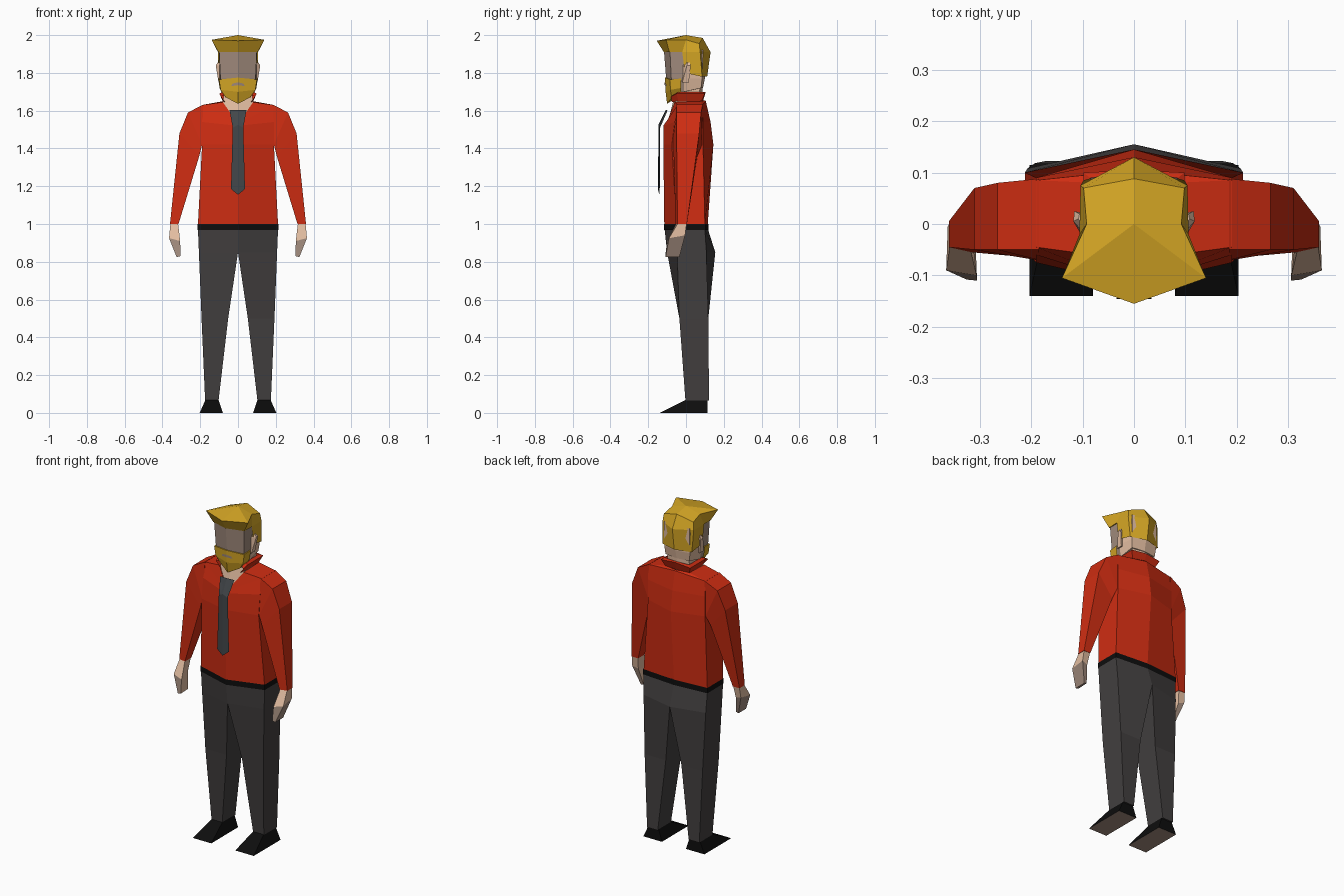
import bpy, bmesh


def material(name, colour):
    m = bpy.data.materials.new(name)
    m.diffuse_color = (*colour, 1)
    return m


RED = material("red_cloth", (0.62, 0.026, 0.006))
SKIN = material("light_skin", (0.75, 0.50, 0.35))
TAUPE = material("taupe", (0.36, 0.26, 0.205))
GOLD = material("gold_hair", (0.66, 0.38, 0.018))
GREY = material("charcoal_trousers", (0.055, 0.050, 0.050))
TIE = material("slate_tie", (0.055, 0.062, 0.068))
BLACK = material("black_leather", (0.004, 0.004, 0.004))


def build(name, verts, faces, mats, rule=None, recalc=False, mirror=True):
    """Flat-shaded mesh; the right half is mirrored to the left."""
    me = bpy.data.meshes.new(name)
    me.from_pydata(verts, [], faces)
    for m in mats:
        me.materials.append(m)
    if recalc:
        bm = bmesh.new()
        bm.from_mesh(me)
        bmesh.ops.recalc_face_normals(bm, faces=bm.faces)
        bm.to_mesh(me)
        bm.free()
    if rule:
        for p in me.polygons:
            p.material_index = rule(p)
    ob = bpy.data.objects.new(name, me)
    bpy.context.collection.objects.link(ob)
    if mirror:
        mod = ob.modifiers.new("mirror", 'MIRROR')
        mod.use_mirror_merge = False
    return ob


def loft(name, rings, mats, closed=False, rule=None):
    """Skin between rings; closed rings are capped at both ends."""
    n = len(rings[0])
    verts = [p for r in rings for p in r]
    faces = []
    for i in range(len(rings) - 1):
        for j in range(n if closed else n - 1):
            k = (j + 1) % n
            faces.append((i * n + j, i * n + k, (i + 1) * n + k, (i + 1) * n + j))
    if closed:
        faces += [tuple(range(n)), tuple(range(len(verts) - n, len(verts)))]
    return build(name, verts, faces, mats, rule, recalc=closed)


def level(z, *pts):
    return [(x, y, z) for x, y in pts]


def box_ring(z, x0, x1, y0, y1):
    return level(z, (x0, y0), (x1, y0), (x1, y1), (x0, y1))


# Shirt body, open at the neck in a V
loft("shirt_body", [
    level(0.998, (0, -.115), (.212, -.05), (.212, .10), (0, .115)),
    level(1.42, (0, -.12), (.19, -.075), (.19, .09), (0, .145)),
    [(0, -.12, 1.52), (.19, -.06, 1.54), (.19, .09, 1.54), (0, .13, 1.54)],
    [(0, -.105, 1.53), (.19, -.045, 1.63), (.19, .085, 1.63), (0, .105, 1.65)],
    [(0, -.105, 1.53), (.08, -.06, 1.645), (.08, .08, 1.65), (0, .10, 1.655)],
], [RED])

# Sleeves, from shoulder to wrist
loft("sleeve", [
    [(.185, -.05, 1.632), (.185, .088, 1.632), (.185, .09, 1.44), (.185, -.07, 1.44)],
    [(.265, -.05, 1.59), (.265, .08, 1.59), (.19, .085, 1.42), (.19, -.07, 1.42)],
    [(.31, -.05, 1.48), (.31, .07, 1.48), (.205, .06, 1.36), (.205, -.065, 1.36)],
    [(.36, -.045, 1.0), (.36, .005, 1.0), (.315, .005, 1.0), (.315, -.055, 1.0)],
], [RED], closed=True)

# Hands, with darker fingers
loft("hand", [
    [(.358, -.045, 1.0), (.358, .003, 1.0), (.317, .003, 1.0), (.317, -.053, 1.0)],
    [(.365, -.09, .925), (.362, -.005, .94), (.325, -.01, .93), (.306, -.10, .91)],
    [(.325, -.108, .825), (.325, -.035, .825), (.308, -.035, .83), (.305, -.11, .83)],
], [SKIN, TAUPE], closed=True,
    rule=lambda p: 1 if p.center.z < 0.9 and p.normal.x > -0.3 else 0)

# Shirt collar, flared and open at the front
loft("collar", [
    [(.068, -.075, 1.645), (.08, -.04, 1.648), (.08, .082, 1.65), (0, .09, 1.65)],
    [(.092, -.08, 1.675), (.098, -.05, 1.69), (.098, .10, 1.69), (0, .105, 1.70)],
    [(.07, -.065, 1.68), (.08, -.04, 1.70), (.08, .085, 1.70), (0, .09, 1.70)],
], [RED])

# Belt
loft("belt", [level(z, (0, -.117), (.214, -.052), (.214, .102), (0, .119))
              for z in (0.968, 1.0)], [BLACK])

# Trouser legs
loft("trouser_leg", [
    level(.97, (0, -.113), (.212, -.05), (.212, .10), (0, .117)),
    [(0, -.10, .85), (.207, -.047, .85), (.207, .108, .85), (0, .155, .85)],
    box_ring(.50, .052, .193, -.035, .118),
    box_ring(.065, .103, .174, -.003, .122),
], [GREY], closed=True)

# Shoes, with taupe soles
loft("shoe", [
    box_ring(0, .08, .203, -.14, .115),
    box_ring(.07, .103, .172, 0, .113),
], [BLACK, TAUPE], closed=True, rule=lambda p: 1 if p.normal.z < -0.9 else 0)

# Neck and bare chest inside the V
loft("neck", [
    [(0, -.10, 1.52), (.08, -.056, 1.642), (.075, .07, 1.645), (0, .085, 1.645)],
    level(1.76, (0, -.04), (.07, -.03), (.07, .075), (0, .088)),
], [SKIN])

# Head: taupe face, light skin behind
loft("head", [
    [(0, -.04, 1.68), (.04, -.03, 1.69), (.05, 0, 1.70), (.05, .07, 1.72), (0, .08, 1.72)],
    [(0, -.092, 1.66), (.07, -.06, 1.69), (.085, -.01, 1.70), (.08, .08, 1.72), (0, .09, 1.72)],
    level(1.77, (0, -.105), (.093, -.078), (.098, -.01), (.085, .085), (0, .10)),
    level(1.92, (0, -.117), (.10, -.085), (.10, -.01), (.085, .09), (0, .10)),
], [SKIN, TAUPE], rule=lambda p: 1 if p.center.y < -0.035 else 0)

# Beard
loft("beard", [
    [(0, -.05, 1.67), (.035, -.04, 1.685), (.07, -.025, 1.70)],
    [(0, -.10, 1.637), (.065, -.075, 1.67), (.088, -.027, 1.70)],
    [(0, -.108, 1.70), (.092, -.083, 1.71), (.098, -.027, 1.72)],
    [(0, -.111, 1.775), (.10, -.084, 1.765), (.103, -.027, 1.77)],
    [(0, -.10, 1.775), (.09, -.07, 1.765), (.095, -.027, 1.77)],
], [GOLD])

# Mouth plate
build("mouth", [(0, -.1135, 1.75), (0, -.1125, 1.735), (.035, -.103, 1.73), (.03, -.1055, 1.743)],
      [(0, 1, 2, 3)], [TAUPE])

# Ears
loft("ear", [
    level(1.75, (.095, -.02), (.103, -.02), (.103, .015), (.095, .015)),
    level(1.84, (.095, -.02), (.118, .005), (.116, .025), (.095, .02)),
    level(1.855, (.095, -.01), (.108, .01), (.106, .02), (.095, .015)),
], [SKIN], closed=True)

# Hair: overhanging fringe in front, short drop at the back
hair = [
    (0, -.155, 1.97), (.14, -.105, 1.975), (.092, 0, 1.975), (.098, .07, 1.955),
    (0, .088, 1.985), (0, 0, 2.0),                                    # crown
    (0, -.117, 1.91), (.104, -.088, 1.91), (.106, -.02, 1.91),        # hairline
    (.106, -.005, 1.80), (.098, .085, 1.78), (0, .112, 1.78),         # nape
    (0, .13, 1.91), (.104, .075, 1.91), (0, -.02, 1.91),
]
build("hair", hair, [
    (0, 1, 5), (1, 2, 5), (2, 3, 4, 5),
    (0, 6, 7, 1), (1, 7, 8, 2), (2, 8, 13, 3), (8, 9, 10, 13),
    (3, 13, 12, 4), (13, 10, 11, 12), (6, 14, 8, 7)], [GOLD], recalc=True)

# Necktie, a thin plate bent at the knot
loft("necktie", [
    [(x, y + dy, z) for dy in (0, .006) for x, y, z in side] for side in (
        ((0, -.108, 1.603), (.045, -.105, 1.603)),
        ((0, -.146, 1.525), (.028, -.143, 1.51)),
        ((0, -.148, 1.155), (.037, -.145, 1.185)))
], [TIE], closed=False)
build("necktie_back", [(0, -.10, 1.60), (.043, -.098, 1.60), (.027, -.137, 1.51),
                       (.036, -.139, 1.185), (0, -.142, 1.155), (0, -.14, 1.525)],
      [(0, 1, 2, 5), (5, 2, 3, 4)], [TIE])
